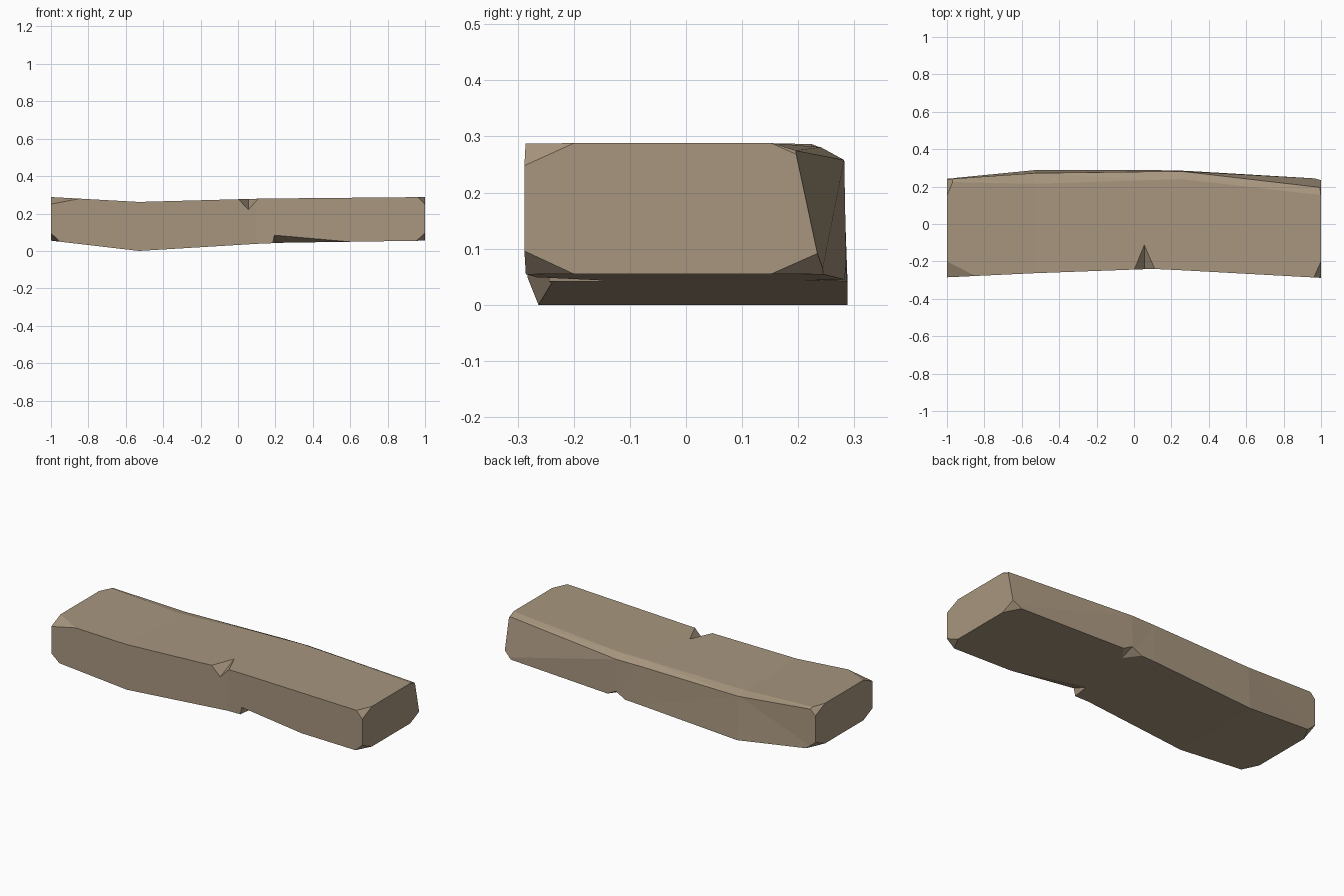
import bpy, bmesh
from mathutils import Vector

cube = bpy.data.objects.get("Cube")
if cube:
    bpy.data.objects.remove(cube, do_unlink=True)

wood = bpy.data.materials.new("weathered tan")
wood.use_nodes = True
tan = (0.39, 0.305, 0.21, 1)
wood.diffuse_color = tan
wood.node_tree.nodes["Principled BSDF"].inputs["Base Color"].default_value = tan


def make_object(name, bm):
    bmesh.ops.recalc_face_normals(bm, faces=bm.faces)
    mesh = bpy.data.meshes.new(name)
    bm.to_mesh(mesh)
    bm.free()
    mesh.materials.append(wood)
    obj = bpy.data.objects.new(name, mesh)
    bpy.context.collection.objects.link(obj)
    return obj


# Bent plank: x, bottom z, top z, front y, bevel inner y, bevel outer y, bevel z, back y
sections = [
    (-1.0, 0.055, 0.288, -0.285, 0.225, 0.24, 0.282, 0.242),
    (-0.53, 0.0, 0.262, -0.263, 0.215, 0.272, 0.248, 0.288),
    (0.1, 0.038, 0.279, -0.24, 0.235, 0.28, 0.258, 0.288),
    (0.25, 0.044, 0.281, -0.247, 0.24, 0.282, 0.258, 0.286),
    (1.0, 0.055, 0.288, -0.288, 0.155, 0.195, 0.275, 0.242),
]
bm = bmesh.new()
rings = []
for x, low, top, front, inner, outer, bevel, back in sections:
    profile = [(front, low), (front, top), (inner, top), (outer, bevel), (back, low)]
    rings.append([bm.verts.new((x, y, z)) for y, z in profile])
for a, b in zip(rings, rings[1:]):
    for i in range(5):
        j = (i + 1) % 5
        bm.faces.new((a[i], a[j], b[j], b[i]))
bm.faces.new(rings[0])
bm.faces.new(rings[-1])
bmesh.ops.recalc_face_normals(bm, faces=bm.faces)
bmesh.ops.triangulate(bm, faces=bm.faces)


# Chipped end corners, each cut by one plane
def chip_corner(corner, dx, dy, dz):
    c = Vector(corner)
    p = [c + Vector(v) for v in ((dx, 0, 0), (0, dy, 0), (0, 0, dz))]
    normal = (p[1] - p[0]).cross(p[2] - p[0]).normalized()
    if normal.dot(c - p[0]) < 0:
        normal = -normal
    cut = bmesh.ops.bisect_plane(bm, geom=bm.verts[:] + bm.edges[:] + bm.faces[:],
                                 plane_co=p[0], plane_no=normal, clear_outer=True)
    edges = [e for e in cut["geom_cut"] if isinstance(e, bmesh.types.BMEdge)]
    bmesh.ops.holes_fill(bm, edges=edges)


for end in (-1, 1):
    for y, dy in ((-0.286, 0.086), (0.242, -0.09)):
        chip_corner((end, y, 0.055), -0.045 * end, dy, 0.04)
chip_corner((1, -0.288, 0.288), -0.04, 0.088, -0.04)
chip_corner((1, 0.242, 0.288), -0.04, -0.09, -0.04)
chip_corner((-1, -0.285, 0.288), 0.22, 0.085, -0.038)
chip_corner((-1, 0.242, 0.288), 0.04, -0.09, -0.04)
plank = make_object("plank", bm)


# Splintered notches: hull of the chip corners and a point outside the plank
def notch(name, points):
    hull = bmesh.new()
    for p in points:
        hull.verts.new(p)
    bmesh.ops.convex_hull(hull, input=hull.verts)
    cutter = make_object(name, hull)
    cutter.hide_render = True
    mod = plank.modifiers.new(name, 'BOOLEAN')
    mod.operation = 'DIFFERENCE'
    mod.solver = 'EXACT'
    mod.object = cutter
    bpy.context.view_layer.objects.active = plank
    bpy.ops.object.modifier_apply(modifier=name)
    bpy.data.objects.remove(cutter, do_unlink=True)


notch("top_notch", [(0, -0.243, 0.278), (0.112, -0.241, 0.28), (0.055, -0.11, 0.279),
                    (0.055, -0.243, 0.222), (0.055, -0.34, 0.38)])
notch("front_notch", [(0.185, -0.245, 0.04), (0.6, -0.267, 0.049), (0.2, -0.14, 0.042),
                      (0.195, -0.246, 0.085), (0.25, -0.35, -0.06)])
notch("back_notch", [(0.19, 0.288, 0.041), (0.31, 0.285, 0.044), (0.25, 0.2, 0.043),
                     (0.25, 0.287, 0.075), (0.25, 0.4, -0.06)])
